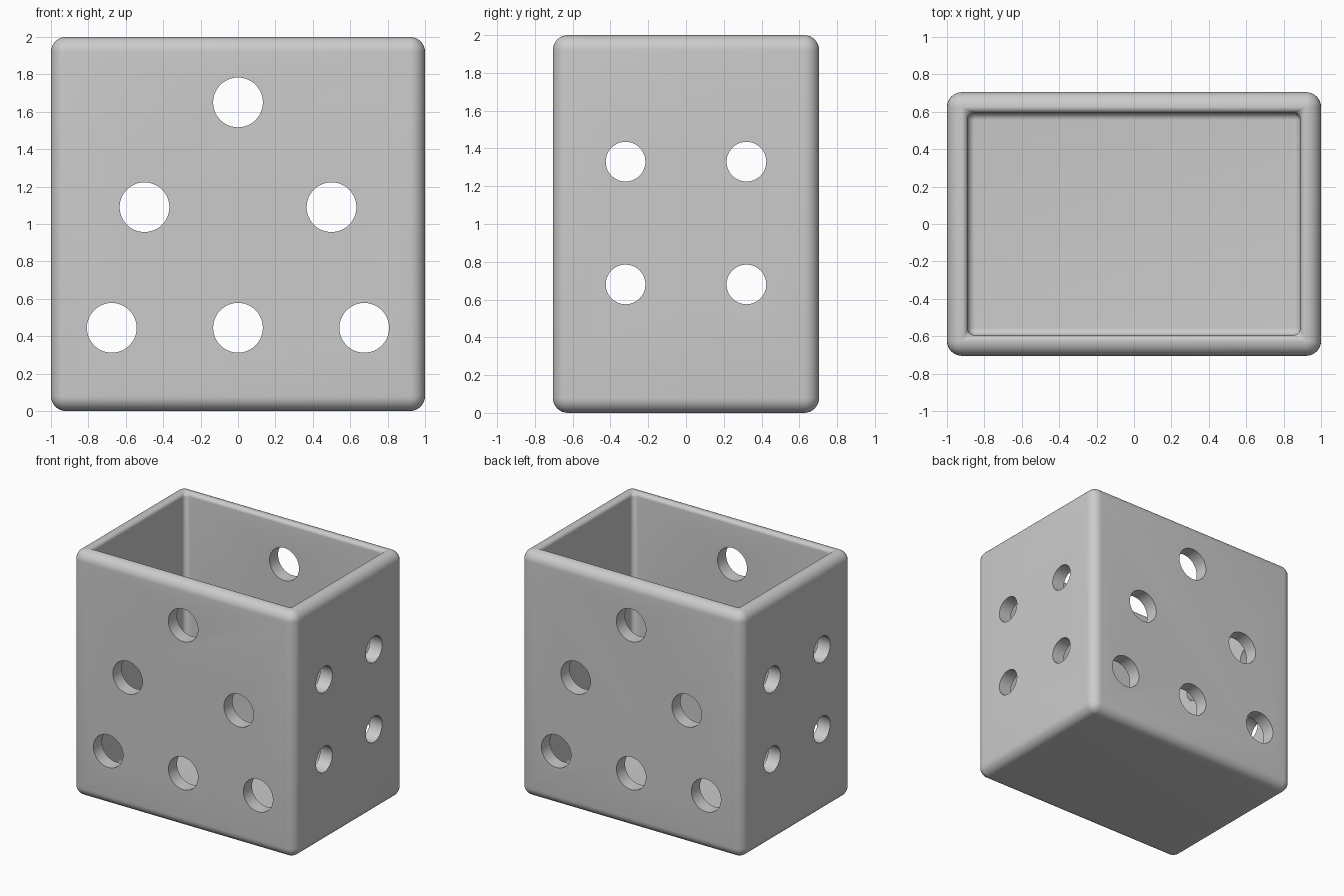
import bpy, bmesh, math

if "Cube" in bpy.data.objects:
    bpy.data.objects.remove(bpy.data.objects["Cube"])

HX, HY, H = 1.0, 0.705, 2.0      # half width, half depth, height
R, WALL, LIP, FILLET = 0.08, 0.11, 0.03, 0.04
SEG = 8                          # steps per rounded corner

grey = bpy.data.materials.new("light grey")
grey.diffuse_color = (0.6, 0.6, 0.6, 1)
grey.use_nodes = True
grey.node_tree.nodes["Principled BSDF"].inputs["Base Color"].default_value = grey.diffuse_color


def rounded_rect(inset, z, r):
    """Points of a rounded rectangle, counter-clockwise."""
    pts = []
    for k, (sx, sy) in enumerate(((1, 1), (-1, 1), (-1, -1), (1, -1))):
        cx, cy = sx * (HX - inset - r), sy * (HY - inset - r)
        for i in range(SEG + 1):
            a = math.pi / 2 * (k + i / SEG)
            pts.append((cx + r * math.cos(a), cy + r * math.sin(a), z))
    return pts


# Wall section as (inset, height, corner radius), from the base up, over the rim and down to the floor
steps = [(i / SEG, math.pi / 2 * i / SEG) for i in range(SEG + 1)]
section = [(R - R * math.sin(a), R - R * math.cos(a), R * math.sin(a)) for t, a in steps]
section += [(R - R * math.cos(a), H - R + R * math.sin(a), R * math.cos(a)) for t, a in steps]
section += [(R + LIP * math.sin(a), H - LIP + LIP * math.cos(a), FILLET * t) for t, a in steps[1:]]
section += [(WALL + FILLET * (1 - math.cos(a)), WALL + FILLET * (1 - math.sin(a)), FILLET * math.cos(a))
            for t, a in steps]

# Open box body
bm = bmesh.new()
loops = [[bm.verts.new(p) for p in rounded_rect(d, z, max(r, 0))] for d, z, r in section]
n = len(loops[0])
for lo, hi in zip(loops, loops[1:]):
    for i in range(n):
        j = (i + 1) % n
        bm.faces.new((lo[i], lo[j], hi[j], hi[i]))
bm.faces.new(loops[0][::-1])
bm.faces.new(loops[-1])
bmesh.ops.remove_doubles(bm, verts=bm.verts, dist=1e-5)
bmesh.ops.recalc_face_normals(bm, faces=bm.faces)
mesh = bpy.data.meshes.new("open_box")
bm.to_mesh(mesh)
bm.free()
box = bpy.data.objects.new("open_box", mesh)
bpy.context.collection.objects.link(box)
mesh.materials.append(grey)
bpy.context.view_layer.objects.active = box
box.select_set(True)


def drill(x, y, z, radius, rotation):
    """Cut one round hole through both opposite walls."""
    bpy.ops.mesh.primitive_cylinder_add(vertices=48, radius=radius, depth=3,
                                        location=(x, y, z), rotation=rotation)
    cutter = bpy.context.object
    cutter.name = "hole_cutter"
    cutter.hide_render = True
    cutter.data.materials.append(grey)
    bpy.context.view_layer.objects.active = box
    mod = box.modifiers.new("hole", 'BOOLEAN')
    mod.operation, mod.solver, mod.object = 'DIFFERENCE', 'EXACT', cutter
    bpy.ops.object.modifier_apply(modifier=mod.name)
    bpy.data.objects.remove(cutter, do_unlink=True)


# Triangle of holes through front and back
for x, z in ((0, 1.65), (-0.5, 1.09), (0.5, 1.09), (-0.675, 0.445), (0, 0.445), (0.675, 0.445)):
    drill(x, 0, z, 0.133, (math.pi / 2, 0, 0))
# Square of smaller holes through both ends
for y in (-0.32, 0.32):
    for z in (0.68, 1.33):
        drill(0, y, z, 0.105, (0, math.pi / 2, 0))

bpy.ops.object.select_all(action='DESELECT')
box.select_set(True)
bpy.context.view_layer.objects.active = box
bpy.ops.object.shade_smooth_by_angle(angle=math.radians(30))
